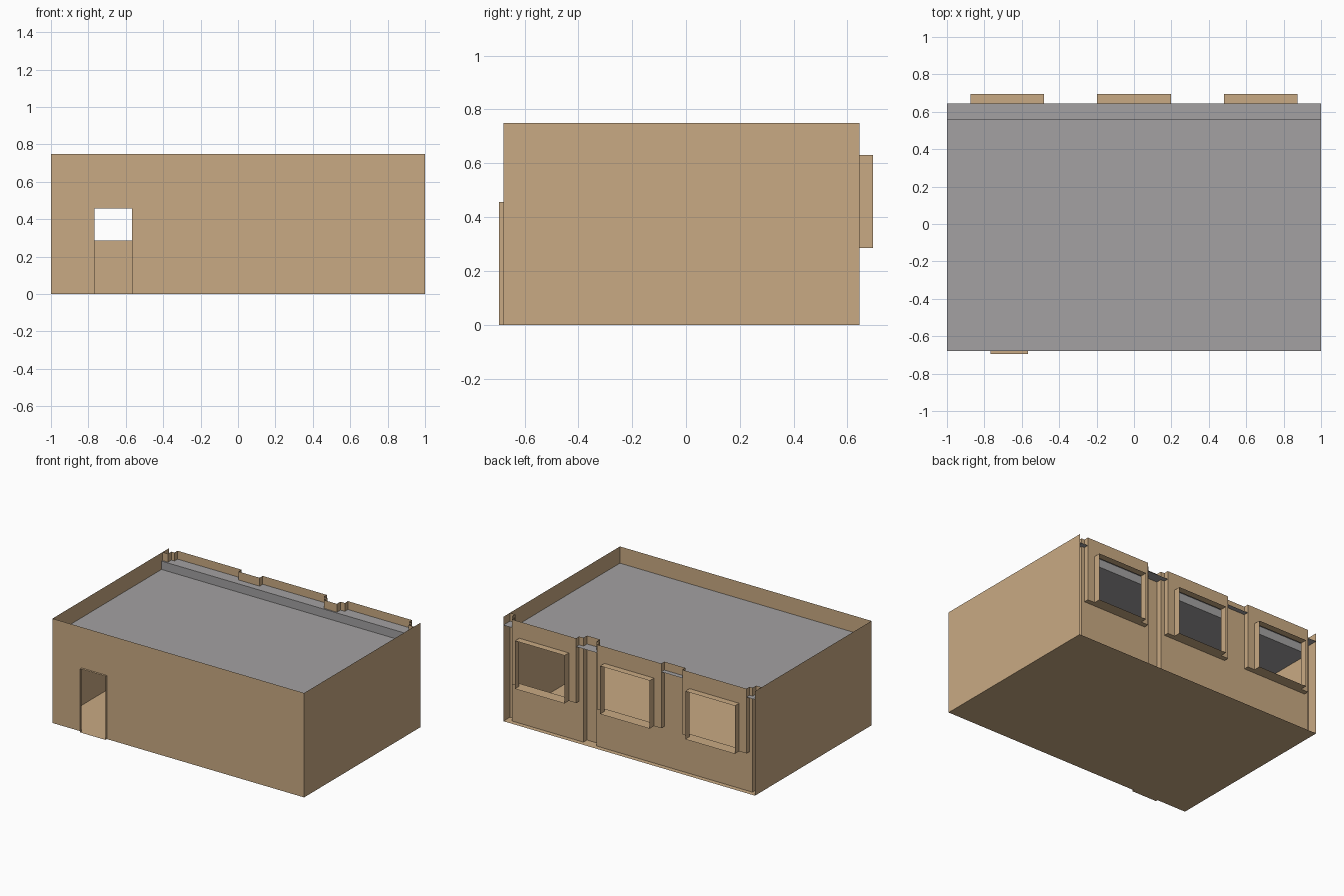
import bpy, bmesh

if "Cube" in bpy.data.objects:
    bpy.data.objects.remove(bpy.data.objects["Cube"])

# Main dimensions
FRONT, BACK, OUT = -0.678, 0.645, 0.694     # front wall, bay face, frame faces
WALL, NICHE, STEP = 0.61, 0.57, 0.56        # rear wall, slot depth, ceiling step
TOP, SILL, HEAD = 0.75, 0.285, 0.63         # wall top, window bottom and top
BAY, WIN = 0.255, 0.197                     # half widths of bay and window


def material(name, rgb):
    m = bpy.data.materials.new(name)
    m.diffuse_color = (*rgb, 1)
    m.use_nodes = True
    m.node_tree.nodes["Principled BSDF"].inputs["Base Color"].default_value = m.diffuse_color
    return m


TAN = material("tan_wall", (0.584, 0.402, 0.227))
GREY = material("grey_ceiling", (0.366, 0.358, 0.361))


def sheet(name, quads, mat):
    """Thin-surface object made from a few four-cornered faces."""
    bm = bmesh.new()
    for q in quads:
        bm.faces.new([bm.verts.new(p) for p in q])
    bmesh.ops.remove_doubles(bm, verts=bm.verts, dist=1e-5)
    me = bpy.data.meshes.new(name)
    bm.to_mesh(me)
    bm.free()
    me.materials.append(mat)
    ob = bpy.data.objects.new(name, me)
    bpy.context.collection.objects.link(ob)
    return ob


def fence(path, z0, z1):
    """Vertical faces standing along a plan path (outside is on its right)."""
    return [[(*a, z0), (*b, z0), (*b, z1), (*a, z1)] for a, b in zip(path, path[1:])]


def flat(x0, x1, y0, y1, z):
    return [[(x0, y0, z), (x1, y0, z), (x1, y1, z), (x0, y1, z)]]


def under(x0, x1, y0, y1, z):
    """Horizontal face looking down."""
    return [q[::-1] for q in flat(x0, x1, y0, y1, z)]


# Floor and side walls
sheet("floor", under(-1, 1, FRONT, BACK, 0), TAN)
sheet("left_wall", fence([(-1, BACK), (-1, FRONT)], 0, TOP), TAN)
sheet("right_wall", fence([(1, FRONT), (1, BACK)], 0, TOP), TAN)

# Front wall around the doorway
D0, D1, DH = -0.768, -0.568, 0.457
sheet("front_wall",
      fence([(-1, FRONT), (D0, FRONT)], 0, TOP)
      + fence([(D0, FRONT), (D1, FRONT)], DH, TOP)
      + fence([(D1, FRONT), (1, FRONT)], 0, TOP), TAN)
sheet("door_frame",
      fence([(D0, FRONT), (D0, -OUT)], 0, DH)
      + fence([(D1, -OUT), (D1, FRONT)], 0, DH)
      + flat(D0, D1, -OUT, FRONT, DH) + under(D0, D1, -OUT, FRONT, 0), TAN)

# Ceiling with a raised strip along the rear
sheet("ceiling",
      flat(-1, 1, FRONT, STEP, 0.63)
      + fence([(-1, STEP), (1, STEP)], 0.63, 0.69)
      + flat(-1, 1, STEP, BACK, 0.69), GREY)

# Rear wall strips between the bays, with narrow slots
C = 0.677
e0, e1 = C - BAY, C + BAY
strips = {
    "rear_corner_right": [(1, NICHE), (0.957, NICHE), (0.957, WALL), (e1, WALL)],
    "rear_slot": [(e0, WALL), (0.387, WALL), (0.387, NICHE), (0.284, NICHE),
                  (0.284, WALL), (BAY, WALL)],
    "rear_strip": [(-BAY, WALL), (-e0, WALL)],
    "rear_corner_left": [(-e1, WALL), (-0.957, WALL), (-0.957, NICHE), (-1, NICHE)],
}
for name, path in strips.items():
    sheet(name, fence(path, 0, TOP), TAN)

# Three bays, each with a projecting panel and a window frame
for side, c in (("left", -C), ("middle", 0), ("right", C)):
    a, b, w0, w1 = c - BAY, c + BAY, c - WIN, c + WIN
    sheet(side + "_lower_wall", fence([(b, WALL), (a, WALL)], 0, SILL), TAN)
    sheet(side + "_bay",
          fence([(b, WALL), (b, BACK), (w1, BACK)], SILL, TOP)
          + fence([(w1, BACK), (w0, BACK)], HEAD, TOP)
          + fence([(w0, BACK), (a, BACK), (a, WALL)], SILL, TOP)
          + under(a, b, WALL, BACK, SILL), TAN)
    sheet(side + "_window_frame",
          fence([(w1, BACK), (w1, OUT)], SILL, HEAD)
          + fence([(w0, OUT), (w0, BACK)], SILL, HEAD)
          + flat(w0, w1, BACK, OUT, HEAD) + under(w0, w1, BACK, OUT, SILL), TAN)
